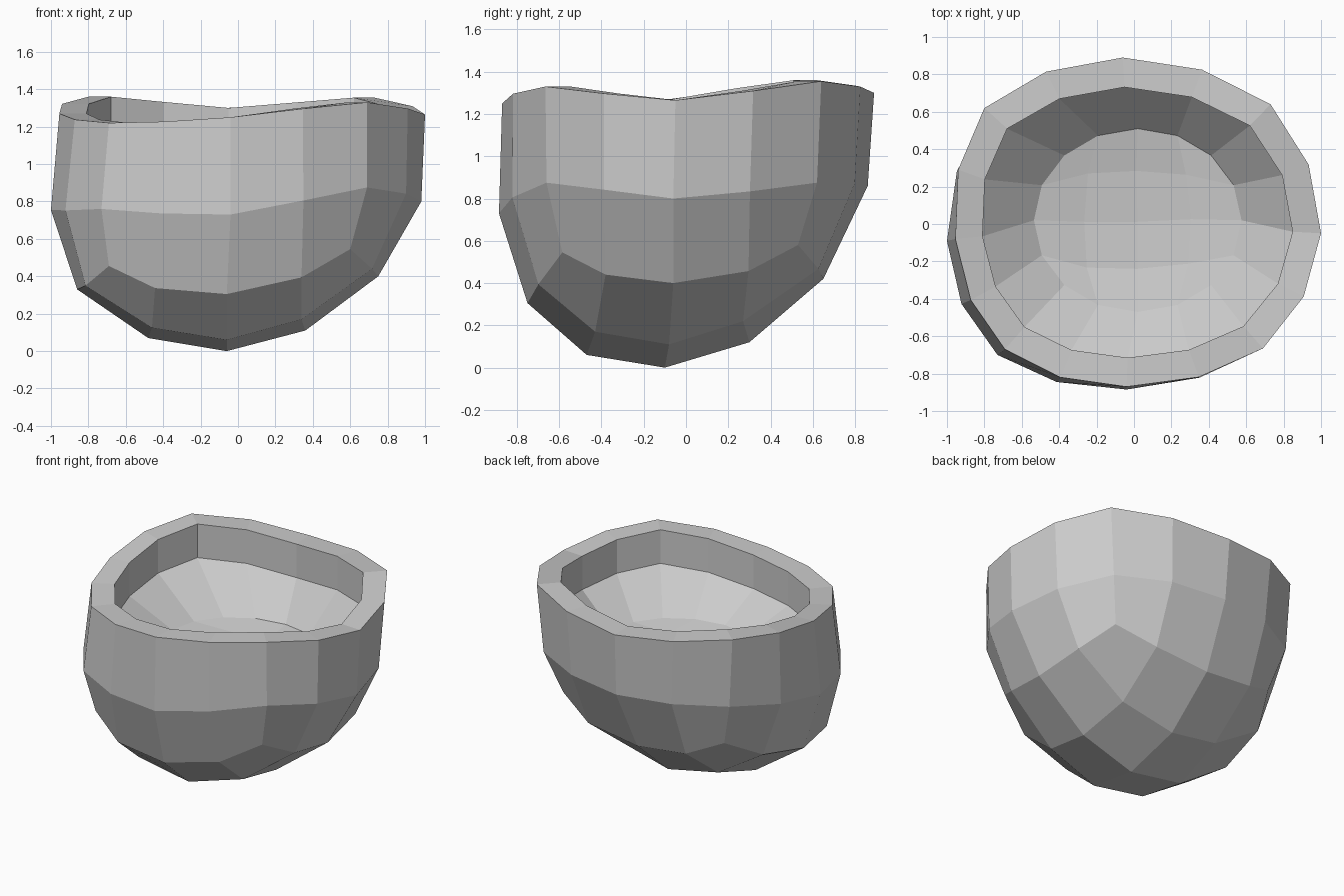
import bpy, bmesh
from mathutils import Vector
from math import cos, sin, pi

if "Cube" in bpy.data.objects:
    bpy.data.objects.remove(bpy.data.objects["Cube"])

# Eight control points per ring, anticlockwise from the right side
RIM = [(1.0, -.05, 1.265), (.73, .64, 1.355), (-.06, .89, 1.30), (-.80, .62, 1.36),
       (-.955, -.08, 1.27), (-.69, -.67, 1.22), (-.04, -.87, 1.25), (.69, -.665, 1.33)]
BELLY = [(.98, -.06, .80), (.69, .62, .875), (-.05, .86, .86), (-.77, .61, .87),
         (-1.0, -.09, .755), (-.73, -.70, .76), (-.04, -.885, .73), (.69, -.66, .875)]
BASE = [(.75, -.06, .40), (.60, .53, .58), (-.07, .65, .42), (-.68, .54, .56),
        (-.86, -.10, .33), (-.69, -.62, .455), (-.06, -.75, .305), (.60, -.585, .545)]
# Lowest nine points, front row to back row
KEEL = [[(-.46, -.46, .125), (-.06, -.47, .06), (.34, -.43, .17)],
        [(-.48, -.10, .07), (-.06, -.10, 0), (.36, -.08, .11)],
        [(-.45, .28, .19), (-.07, .30, .12), (.32, .27, .22)]]
# Border of a 4 x 4 grid in ring order
WALK = ([(4, 2), (4, 3)] + [(i, 4) for i in range(4, 0, -1)] + [(0, j) for j in range(4, 0, -1)]
        + [(i, 0) for i in range(4)] + [(4, 0), (4, 1)])


def smooth_ring(pts, kink=0.0):
    """Double the points of a closed ring; kink sharpens its four corners."""
    p = [Vector(q) for q in pts]
    out = []
    for i in range(8):
        a, b = p[i], p[(i + 1) % 8]
        m = (9 * (a + b) - p[i - 1] - p[(i + 2) % 8]) / 16
        corner, mid = (a, b) if i % 2 else (b, a)
        if kink:
            m += 0.06 * (corner - mid) - Vector((0, 0, kink))
        out += [a, m]
    return out


bm = bmesh.new()


def add_ring(pts):
    return [bm.verts.new(p) for p in pts]


def bridge(a, b):
    for i in range(16):
        j = (i + 1) % 16
        bm.faces.new((a[i], a[j], b[j], b[i]))


def cap(ring, change):
    """Close a ring with a 4 x 4 patch of quads."""
    grid = dict(zip(WALK, ring))
    for j in range(3):
        for i in range(3):
            grid[i + 1, j + 1] = bm.verts.new(change(Vector(KEEL[j][i])))
    for i in range(4):
        for j in range(4):
            bm.faces.new((grid[i, j], grid[i + 1, j], grid[i + 1, j + 1], grid[i, j + 1]))


# Outer shell
rim_pts = smooth_ring(RIM)
base = add_ring(smooth_ring(BASE, 0.045))
belly = add_ring(smooth_ring(BELLY))
rim = add_ring(rim_pts)
cap(base, lambda v: v)
bridge(base, belly)
bridge(belly, rim)

# Thick lip, inner wall and shallow floor
lip_pts = [Vector((p.x * .848, p.y * .822, p.z)) for p in rim_pts]
lip = add_ring(lip_pts)
wall = add_ring([p - Vector((0, 0, .24)) for p in lip_pts])
floor = add_ring([(.02 + .555 * cos(k * pi / 8), .02 + .49 * sin(k * pi / 8), .83) for k in range(16)])
bridge(rim, lip)
bridge(lip, wall)
bridge(wall, floor)
cap(floor, lambda v: Vector((v.x * .68 + .06, v.y * .68 + .08, .77 + .15 * v.z)))

bmesh.ops.recalc_face_normals(bm, faces=bm.faces)
mesh = bpy.data.meshes.new("bowl")
bm.to_mesh(mesh)
bm.free()
bpy.context.collection.objects.link(bpy.data.objects.new("bowl", mesh))
